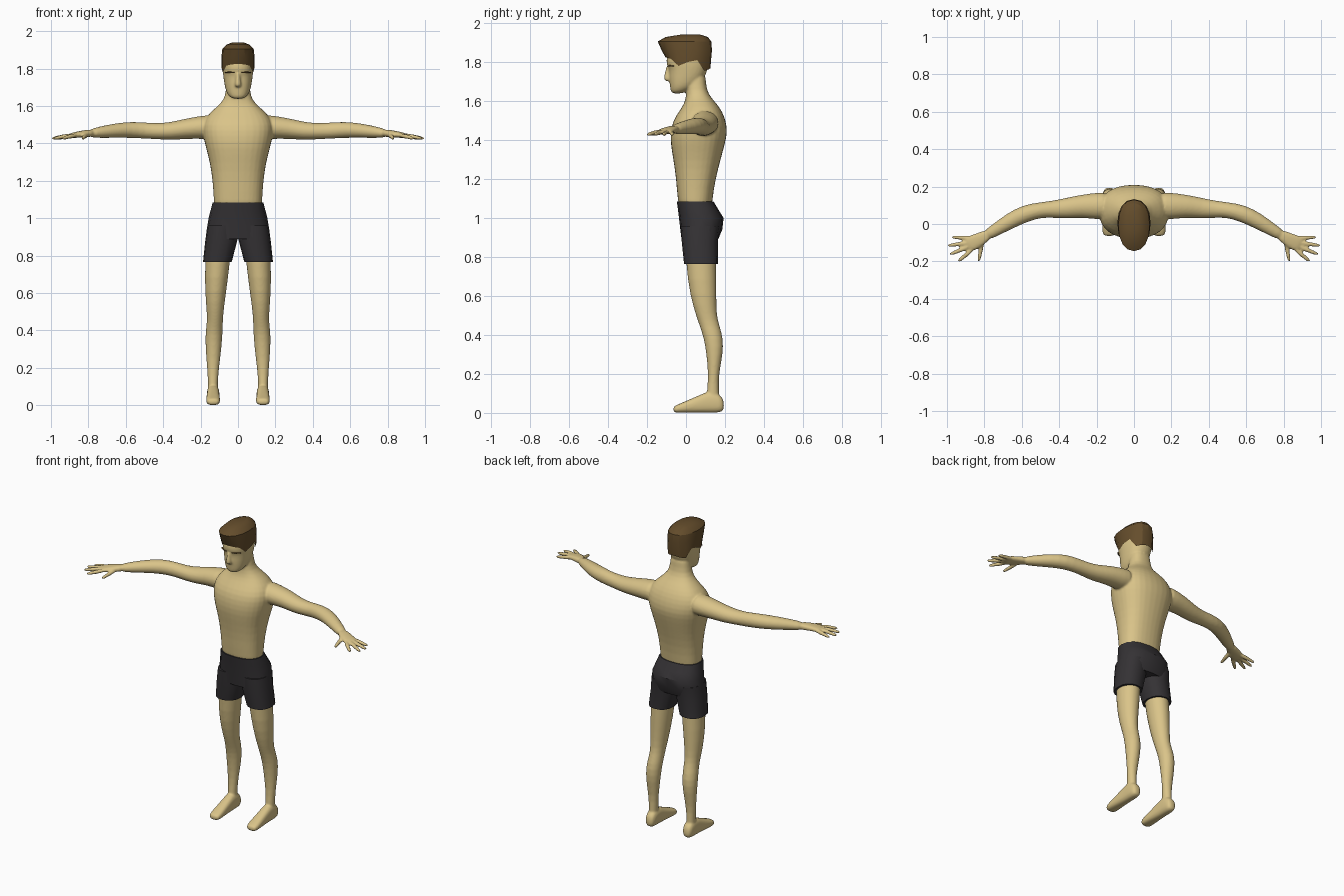
import bpy, bmesh
from math import cos, sin, pi, copysign
from mathutils import Vector

X, Y, Z = Vector((1, 0, 0)), Vector((0, 1, 0)), Vector((0, 0, 1))


def material(name, rgb):
    m = bpy.data.materials.new(name)
    m.diffuse_color = (*rgb, 1)
    return m


skin = material("skin", (0.70, 0.55, 0.25))
brown = material("hair_brown", (0.13, 0.075, 0.025))
black = material("cloth_black", (0.035, 0.032, 0.035))


def oval(c, u, v, n=16, e=2.0):
    """Ring of points on a superellipse with half axes u and v."""
    pts = []
    for i in range(n):
        a = 2 * pi * i / n
        p = lambda t: copysign(abs(t) ** (2 / e), t)
        pts.append(Vector(c) + u * p(cos(a)) + v * p(sin(a)))
    return pts


def loft(bm, rings, caps=(True, True)):
    vs = [[bm.verts.new(p) for p in r] for r in rings]
    n = len(vs[0])
    for a, b in zip(vs, vs[1:]):
        for i in range(n):
            bm.faces.new((a[i], a[(i + 1) % n], b[(i + 1) % n], b[i]))
    for cap, r in zip(caps, (vs[0], vs[-1])):
        if cap:
            bm.faces.new(r)


def stack(bm, rows, e=2.0):
    """Vertical loft on the centre line: z, half width, front y, back y."""
    loft(bm, [oval((0, (f + b) / 2, z), X * w, Y * (b - f) / 2, e=e) for z, w, f, b in rows])


def column(bm, rows, s=1, e=2.0):
    """Vertical loft: z, inner x, outer x, front y, back y; s mirrors."""
    loft(bm, [oval((s * (i + o) / 2, (f + b) / 2, z), X * (o - i) / 2, Y * (b - f) / 2, e=e)
              for z, i, o, f, b in rows])


def limb(bm, rows, s=1, e=2.0):
    """Loft along a mostly level path: x, y, z, half width, half height."""
    pts = [Vector((s * r[0], r[1], r[2])) for r in rows]
    rings = []
    for k, r in enumerate(rows):
        t = (pts[min(k + 1, len(pts) - 1)] - pts[max(k - 1, 0)]).normalized()
        side = t.cross(Z).normalized()
        rings.append(oval(pts[k], side * r[3], side.cross(t) * r[4], e=e))
    loft(bm, rings)


def finish(bm, name, mat):
    bmesh.ops.recalc_face_normals(bm, faces=bm.faces[:])
    me = bpy.data.meshes.new(name)
    bm.to_mesh(me)
    bm.free()
    me.materials.append(mat)
    ob = bpy.data.objects.new(name, me)
    bpy.context.collection.objects.link(ob)
    return ob


def smooth(ob, angle):
    bpy.ops.object.select_all(action='DESELECT')
    ob.select_set(True)
    bpy.context.view_layer.objects.active = ob
    bpy.ops.object.shade_smooth_by_angle(angle=angle)


# Body: torso and neck
bm = bmesh.new()
stack(bm, [(1.00, .128, -.025, .13), (1.09, .131, -.045, .136), (1.2, .138, -.052, .153),
           (1.3, .153, -.067, .180), (1.38, .176, -.082, .202), (1.44, .190, -.082, .216),
           (1.5, .195, -.07, .207), (1.55, .168, -.035, .186), (1.59, .122, -.008, .156),
           (1.63, .077, 0, .118), (1.68, .065, 0, .102), (1.76, .062, 0, .103)], e=2.4)
# Head and nose
stack(bm, [(1.637, .03, -.074, -.02), (1.655, .052, -.080, .02), (1.68, .066, -.084, .06),
           (1.72, .075, -.09, .10), (1.765, .081, -.088, .112), (1.787, .083, -.104, .12),
           (1.83, .084, -.102, .123), (1.88, .076, -.085, .115), (1.91, .05, -.05, .09)], e=2.3)
stack(bm, [(1.785, .010, -.102, -.07), (1.745, .012, -.108, -.07), (1.715, .019, -.117, -.07),
           (1.700, .015, -.106, -.07)])
for s in (-1, 1):
    # Arm
    limb(bm, [(.12, .10, 1.49, .075, .07), (.2, .095, 1.485, .073, .062), (.28, .096, 1.478, .062, .055),
              (.36, .084, 1.465, .056, .048), (.44, .078, 1.465, .046, .043), (.5, .075, 1.469, .042, .044),
              (.58, .058, 1.473, .047, .044), (.66, .018, 1.468, .044, .039), (.74, -.032, 1.459, .034, .031),
              (.80, -.067, 1.452, .029, .022)], s)
    # Palm, four fingers and thumb
    limb(bm, [(.77, -.05, 1.456, .028, .022), (.82, -.08, 1.452, .036, .019),
              (.865, -.102, 1.446, .044, .016), (.90, -.115, 1.439, .038, .013)], s, 2.5)
    for x0, y0, x1, y1 in ((.86, -.076, .982, -.070), (.88, -.10, 1.002, -.116), (.88, -.12, .992, -.165),
                           (.86, -.132, .945, -.205), (.81, -.085, .832, -.208)):
        mid = ((x0 + x1) / 2, (y0 + y1) / 2, 1.436)
        limb(bm, [(x0, y0, 1.445, .014, .013), (*mid, .012, .012), (x1, y1, 1.425, .009, .009)], s)
    # Leg
    column(bm, [(.92, .03, .16, .0, .15), (.765, .041, .180, -.004, .157), (.6, .063, .177, .02, .157),
                (.5, .077, .168, .05, .158), (.45, .080, .166, .068, .172), (.38, .082, .176, .092, .193),
                (.3, .088, .174, .104, .190), (.2, .101, .166, .114, .169), (.12, .108, .160, .108, .168),
                (.05, .105, .163, .10, .175)], s)
    # Foot
    loft(bm, [oval((s * .133, y, z), X * w, Z * h, e=2.6) for y, z, w, h in
              ((.196, .038, .022, .026), (.172, .05, .034, .05), (.12, .058, .034, .058), (.07, .046, .035, .046),
               (.01, .033, .037, .033), (-.04, .022, .039, .022), (-.067, .018, .030, .016))])
body = finish(bm, "body", skin)
sub = body.modifiers.new("round", 'SUBSURF')
sub.levels = sub.render_levels = 1
rem = body.modifiers.new("merge", 'REMESH')
rem.mode, rem.voxel_size, rem.use_smooth_shade = 'VOXEL', .006, True
smo = body.modifiers.new("blend", 'SMOOTH')
smo.factor, smo.iterations = .5, 5

# Shorts: hips and two short legs
bm = bmesh.new()
stack(bm, [(1.085, .135, -.047, .141), (1.04, .147, -.041, .168), (1.0, .157, -.036, .193),
           (.94, .167, -.029, .186), (.89, .173, -.023, .165)], e=2.4)
for s in (-1, 1):
    column(bm, [(.96, .002, .163, -.028, .175), (.88, .004, .175, -.022, .163),
                (.765, .034, .187, -.010, .164)], s, 2.3)
smooth(finish(bm, "shorts", black), .6)

# Eye lines under the brow
bm = bmesh.new()
for s in (-1, 1):
    limb(bm, [(.018, -.091, 1.779, .006, .003), (.045, -.083, 1.780, .006, .004),
              (.066, -.066, 1.779, .006, .003)], s)
finish(bm, "eye_lines", brown)

# Hair: faceted cap with a jagged lower edge and a swept-up front
bm = bmesh.new()
edge = [1.825, 1.822, 1.815, 1.78, 1.80, 1.81, 1.755, 1.762, 1.768]
rings = []
for k, (z, w, f, b) in enumerate([(0, .087, -.106, .125), (1.86, .089, -.125, .133),
                                  (1.905, .084, -.145, .130), (1.928, .062, -.105, .112),
                                  (1.94, .03, -.03, .075)]):
    ring = oval((0, (f + b) / 2, z), Y * (f - b) / 2, X * w, e=2.2)
    if k == 0:
        for i, p in enumerate(ring):
            p.z = edge[min(i, 16 - i)]
    rings.append(ring)
loft(bm, rings, caps=(False, True))
smooth(finish(bm, "hair", brown), .5)
